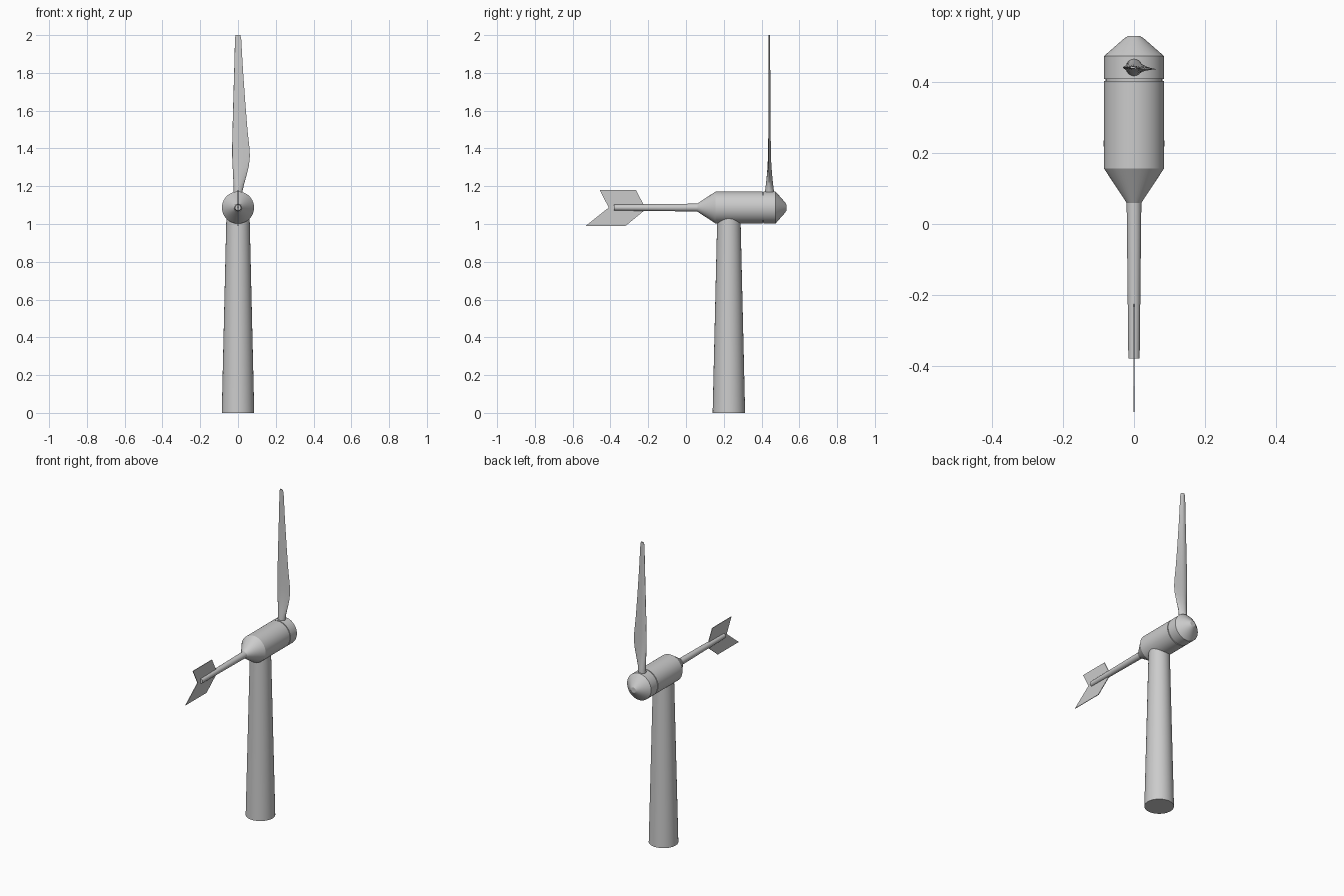
import bpy
import math
from mathutils import Matrix

cube = bpy.data.objects.get("Cube")
if cube:
    bpy.data.objects.remove(cube, do_unlink=True)

grey = bpy.data.materials.new("light_grey")
grey.use_nodes = True
grey.diffuse_color = (0.6, 0.6, 0.6, 1)
grey.node_tree.nodes["Principled BSDF"].inputs["Base Color"].default_value = (0.6, 0.6, 0.6, 1)

AXIS_Z = 1.087
TOWER_Y = 0.227
BLADE_Y = 0.442
ALONG_Y = Matrix.Translation((0, 0, AXIS_Z)) @ Matrix.Rotation(-math.pi / 2, 4, 'X')


def loft(name, rings, matrix=Matrix(), smooth=True):
    """Skin a stack of equal-sized rings and cap both ends."""
    n = len(rings[0])
    verts = [p for ring in rings for p in ring]
    faces = [tuple(reversed(range(n))), tuple(range(len(verts) - n, len(verts)))]
    for r in range(len(rings) - 1):
        for i in range(n):
            j = (i + 1) % n
            faces.append((r * n + i, r * n + j, (r + 1) * n + j, (r + 1) * n + i))
    mesh = bpy.data.meshes.new(name)
    mesh.from_pydata(verts, [], faces)
    mesh.transform(matrix)
    mesh.materials.append(grey)
    obj = bpy.data.objects.new(name, mesh)
    bpy.context.collection.objects.link(obj)
    if smooth:
        bpy.ops.object.select_all(action='DESELECT')
        obj.select_set(True)
        bpy.context.view_layer.objects.active = obj
        bpy.ops.object.shade_smooth_by_angle(angle=math.radians(30))
    return obj


def lathe(name, profile, matrix, sides=48):
    """Round part from (radius, height) pairs."""
    angles = [2 * math.pi * i / sides for i in range(sides)]
    return loft(name, [[(r * math.cos(a), r * math.sin(a), h) for a in angles]
                       for r, h in profile], matrix)


# Tapered tower
lathe("tower", [(0.086, 0), (0.061, 1.06)], Matrix.Translation((0, TOWER_Y, 0)))

# Nacelle, spinner and tail boom share the horizontal axis
lathe("nacelle", [(0.021, 0.06), (0.085, 0.157), (0.085, 0.404)], ALONG_Y)
lathe("rotor_shaft", [(0.08, 0.39), (0.08, 0.42)], ALONG_Y)
lathe("spinner", [(0.085, 0.409), (0.085, 0.474), (0.028, 0.524), (0.017, 0.531)], ALONG_Y)
lathe("tail_boom", [(0.016, -0.38), (0.021, 0.08)], ALONG_Y, 24)

# Swept tail fin, a thin plate in the centre plane
outline = [(-0.457, 1.18), (-0.265, 1.18), (-0.226, 1.105), (-0.226, 1.067),
           (-0.32, 0.99), (-0.531, 0.99), (-0.409, 1.087)]
loft("tail_fin", [[(x, y, z) for y, z in outline] for x in (0.002, -0.002)], smooth=False)

# Blade stations: height, left edge, right edge, half thickness, roundness
stations = [(1.09, -0.023, 0.023, 0.024, 1), (1.17, -0.023, 0.023, 0.024, 1),
            (1.21, -0.024, 0.032, 0.019, 0.6), (1.26, -0.026, 0.046, 0.014, 0.3),
            (1.31, -0.029, 0.058, 0.01, 0), (1.36, -0.031, 0.063, 0.008, 0),
            (1.41, -0.031, 0.06, 0.007, 0), (1.5, -0.029, 0.05, 0.006, 0),
            (1.65, -0.025, 0.038, 0.005, 0), (1.82, -0.02, 0.026, 0.004, 0),
            (1.98, -0.016, 0.017, 0.003, 0), (2.0, -0.012, 0.012, 0.003, 0)]


def blade_ring(z, left, right, thick, roundness):
    """Section easing from a round root to a foil with a thin trailing edge."""
    ring = []
    for i in range(24):
        a = 2 * math.pi * i / 24
        c, s = math.cos(a), math.sin(a)
        x = c * (right if c > 0 else -left)
        foil = 1 - (1 - roundness) * 0.7 * max(c, 0)
        droop = -0.005 * (1 - roundness) * max(c, 0)
        ring.append((x, BLADE_Y + s * thick * foil + droop, z))
    return ring


loft("blade", [blade_ring(*station) for station in stations])
